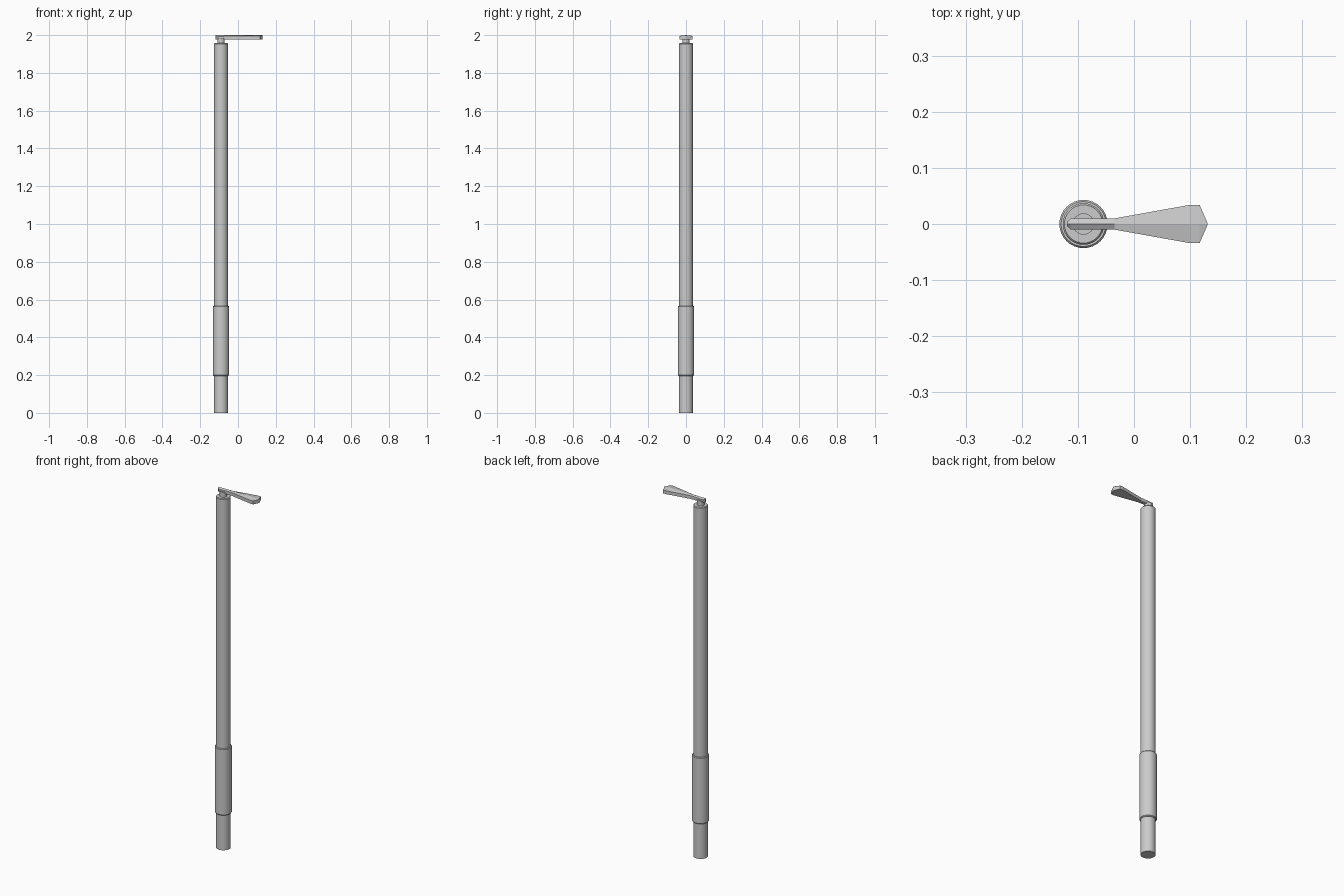
import bpy, bmesh, math

if "Cube" in bpy.data.objects:
    bpy.data.objects.remove(bpy.data.objects["Cube"])

CX = -0.09


def lathe(name, profile, sides=32):
    """Closed solid turned from (radius, z) points around the pole axis."""
    bm = bmesh.new()
    rings = []
    for r, z in profile:
        rings.append([bm.verts.new((CX + r * math.cos(2 * math.pi * i / sides),
                                    r * math.sin(2 * math.pi * i / sides), z))
                      for i in range(sides)])
    for a, b in zip(rings, rings[1:]):
        for i in range(sides):
            j = (i + 1) % sides
            bm.faces.new((a[i], a[j], b[j], b[i]))
    bm.faces.new(rings[0][::-1])
    bm.faces.new(rings[-1])
    finish(name, bm, True)


def finish(name, bm, smooth=False):
    bmesh.ops.recalc_face_normals(bm, faces=bm.faces[:])
    mesh = bpy.data.meshes.new(name)
    bm.to_mesh(mesh)
    bm.free()
    ob = bpy.data.objects.new(name, mesh)
    bpy.context.collection.objects.link(ob)
    if smooth:
        bpy.ops.object.select_all(action='DESELECT')
        ob.select_set(True)
        bpy.context.view_layer.objects.active = ob
        bpy.ops.object.shade_smooth_by_angle(angle=math.radians(30))


# Pole, thicker grip sleeve and neck
lathe("pole", [(0.037, 0), (0.037, 1.953), (0.034, 1.957)])
lathe("grip_sleeve", [(0.040, 0.196), (0.043, 0.200), (0.043, 0.563), (0.040, 0.567)])
lathe("neck", [(0.019, 1.95), (0.019, 1.985)])

# Paddle handle: stations of (x, half width, edge height), with a raised centre ridge
stations = [(-0.119, 0.004, 1.996), (-0.112, 0.010, 1.993), (-0.035, 0.010, 1.995),
            (0.099, 0.034, 1.996), (0.117, 0.034, 1.996), (0.131, 0.002, 1.998)]
bm = bmesh.new()
sections = []
for x, w, edge in stations:
    sections.append([bm.verts.new(p) for p in
                     ((x, -w, 1.977), (x, w, 1.977), (x, w, edge), (x, 0, 2.0), (x, -w, edge))])
for a, b in zip(sections, sections[1:]):
    for i in range(5):
        j = (i + 1) % 5
        bm.faces.new((a[i], a[j], b[j], b[i]))
bm.faces.new(sections[0])
bm.faces.new(sections[-1][::-1])
finish("paddle_handle", bm)
